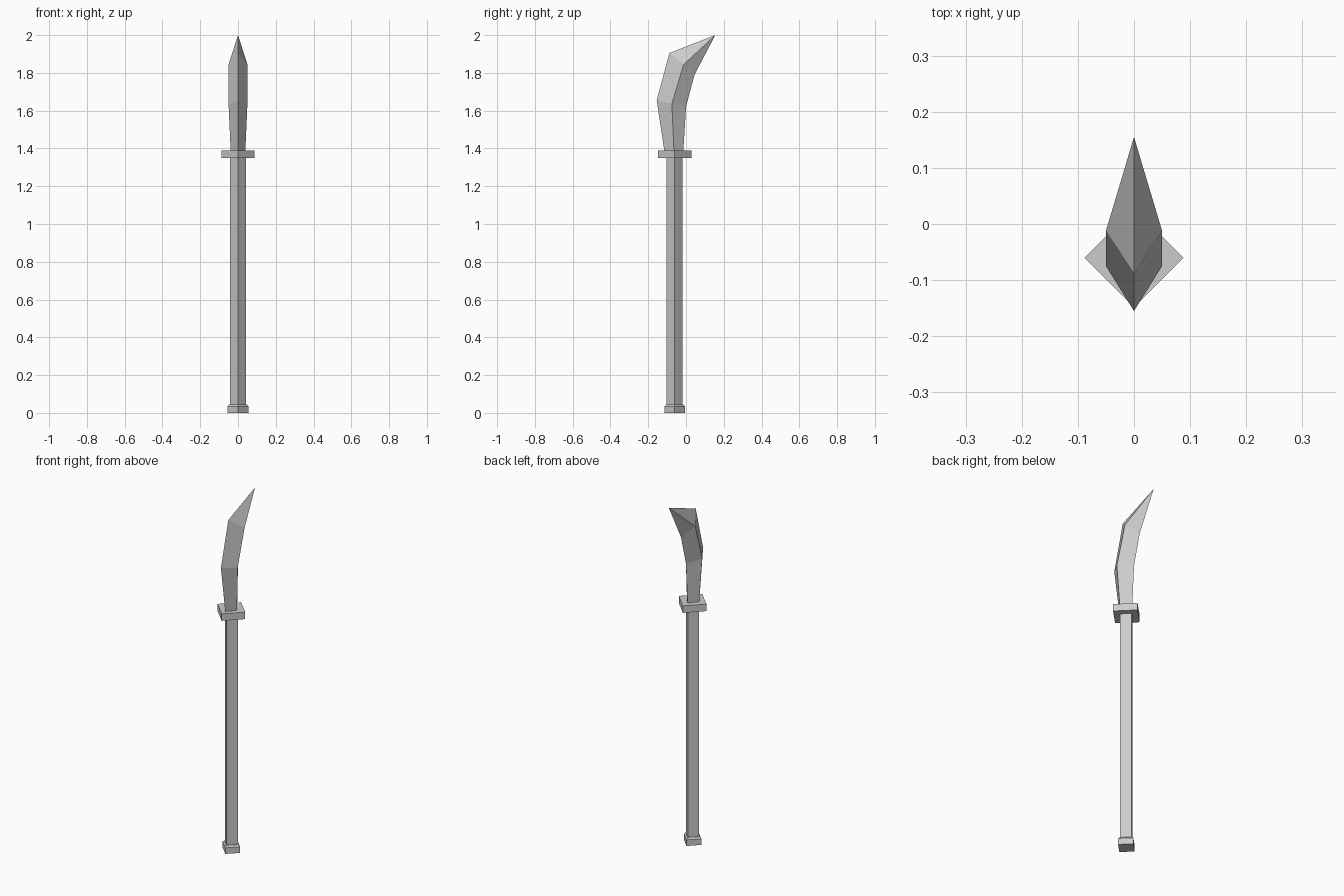
import bpy
import bmesh

if "Cube" in bpy.data.objects:
    bpy.data.objects.remove(bpy.data.objects["Cube"])

CY = -0.06  # axis of the handle


def diamond(half_x, back, ridge, front):
    """Four-sided section; back, ridge and front are (y, z) points."""
    return [(0, *back), (half_x, *ridge), (0, *front), (-half_x, *ridge)]


def square(r, z):
    """Level diamond section centred on the handle axis."""
    return diamond(r, (CY - r, z), (CY, z), (CY + r, z))


def loft(name, sections, tip=None):
    """Skin four-point sections, closing with a cap or a point."""
    bm = bmesh.new()
    rings = [[bm.verts.new(p) for p in s] for s in sections]
    for a, b in zip(rings, rings[1:]):
        for i in range(4):
            j = (i + 1) % 4
            bm.faces.new((a[i], a[j], b[j], b[i]))
    bm.faces.new(rings[0][::-1])
    last = rings[-1]
    if tip:
        t = bm.verts.new(tip)
        for i in range(4):
            bm.faces.new((last[i], last[(i + 1) % 4], t))
    else:
        bm.faces.new(last)
    bmesh.ops.recalc_face_normals(bm, faces=bm.faces)
    mesh = bpy.data.meshes.new(name)
    bm.to_mesh(mesh)
    bm.free()
    obj = bpy.data.objects.new(name, mesh)
    bpy.context.collection.objects.link(obj)
    return obj


# Butt cap with a small chamfer, long shaft, and guard
loft("butt_cap", [square(0.055, 0), square(0.055, 0.035), square(0.045, 0.045)])
loft("shaft", [square(0.042, 0.04), square(0.042, 1.355)])
loft("guard", [square(0.088, 1.35), square(0.088, 1.39)])

# Curved blade with a ridge on each side, sweeping to a point
loft("blade", [
    diamond(0.039, (-0.115, 1.388), (-0.064, 1.388), (-0.014, 1.388)),
    diamond(0.05, (-0.155, 1.655), (-0.075, 1.637), (0.0, 1.62)),
    diamond(0.05, (-0.088, 1.905), (-0.012, 1.845), (0.045, 1.79)),
], tip=(0, 0.155, 2.0))
